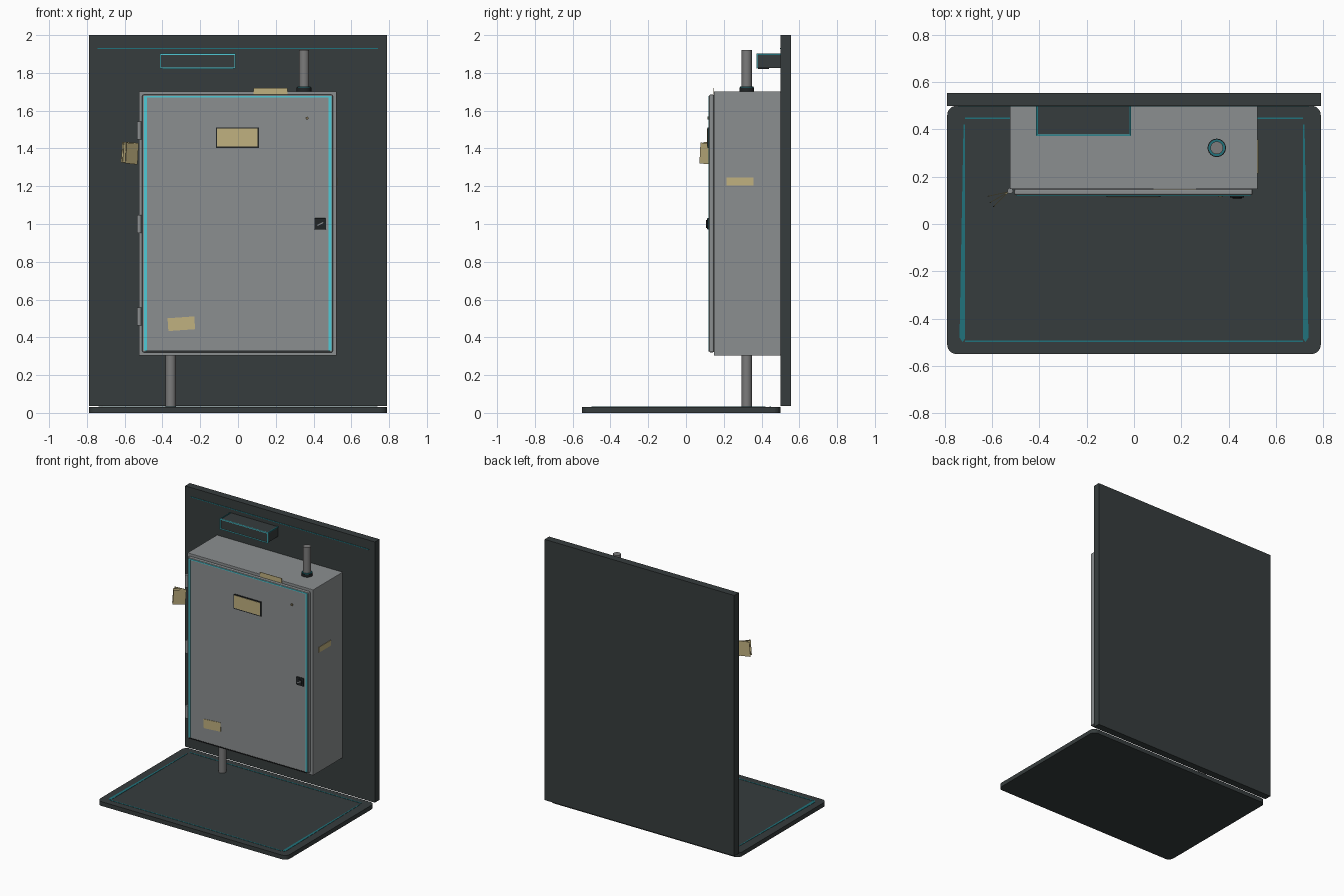
import bpy
import bmesh
from math import radians, cos, sin
from mathutils import Matrix, Vector

cube = bpy.data.objects.get("Cube")
if cube:
    bpy.data.objects.remove(cube, do_unlink=True)


def material(name, colour):
    m = bpy.data.materials.new(name)
    m.use_nodes = True
    m.diffuse_color = (*colour, 1)
    m.node_tree.nodes["Principled BSDF"].inputs["Base Color"].default_value = (*colour, 1)
    return m


DARK = material("dark slate", (.037, .046, .047))
BLACK = material("near black", (.015, .018, .019))
GREY = material("cabinet grey", (.26, .275, .28))
PIPE = material("conduit grey", (.2, .2, .2))
TAN = material("aged paper", (.53, .44, .215))
CYAN = material("bright cyan", (.08, .6, .68))
TEAL = material("deep teal", (.015, .17, .2))
BRASS = material("dull brass", (.2, .16, .09))


def finish(name, bm, mat, bevel=0, segments=2):
    bmesh.ops.recalc_face_normals(bm, faces=bm.faces[:])
    mesh = bpy.data.meshes.new(name)
    bm.to_mesh(mesh)
    bm.free()
    mesh.materials.append(mat)
    ob = bpy.data.objects.new(name, mesh)
    bpy.context.collection.objects.link(ob)
    if bevel:
        mod = ob.modifiers.new("bevel", "BEVEL")
        mod.width, mod.segments = bevel, segments
    return ob


def box(name, x, y, z, mat, bevel=0, tilt=None):
    """Box from (min, max) pairs, optionally rotated about its centre."""
    bm = bmesh.new()
    bmesh.ops.create_cube(bm, size=1)
    size = [b - a for a, b in (x, y, z)]
    centre = Vector([(a + b) / 2 for a, b in (x, y, z)])
    m = Matrix.Translation(centre) @ (tilt or Matrix()) @ Matrix.Diagonal((*size, 1))
    bm.transform(m)
    return finish(name, bm, mat, bevel)


def rod(name, centre, radius, length, mat, axis="Z", sides=24):
    bm = bmesh.new()
    bmesh.ops.create_cone(bm, cap_ends=True, segments=sides, radius1=radius,
                          radius2=radius, depth=length)
    turn = Matrix.Rotation(radians(90), 4, "X") if axis == "Y" else Matrix()
    bm.transform(Matrix.Translation(centre) @ turn)
    ob = finish(name, bm, mat)
    bpy.ops.object.select_all(action="DESELECT")
    ob.select_set(True)
    bpy.context.view_layer.objects.active = ob
    bpy.ops.object.shade_smooth_by_angle(angle=radians(40))
    return ob


def slab(name, outline, z0, z1, mat):
    """Flat outline in x, y raised from z0 to z1."""
    bm = bmesh.new()
    face = bm.faces.new([bm.verts.new((px, py, z0)) for px, py in outline])
    top = bmesh.ops.extrude_face_region(bm, geom=[face])["geom"]
    bmesh.ops.translate(bm, vec=(0, 0, z1 - z0),
                        verts=[v for v in top if isinstance(v, bmesh.types.BMVert)])
    return finish(name, bm, mat)


# Floor plate with rounded corners, and the wall behind it
r = .04
corners = [(.79 - r, .5 - r, 0), (-.79 + r, .5 - r, 90),
           (-.79 + r, -.55 + r, 180), (.79 - r, -.55 + r, 270)]
outline = [(cx + r * cos(radians(a + s * 15)), cy + r * sin(radians(a + s * 15)))
           for cx, cy, a in corners for s in range(7)]
slab("floor_plate", outline, 0, .032, DARK)
box("wall_panel", (-.79, .79), (.5, .555), (.036, 2), DARK)

# Painted guide lines on floor and wall
for side, label in ((1, "left"), (-1, "right")):
    strip = [(.721, .42), (.715, .42), (.715, -.485), (.725, -.5), (.738, -.48)]
    slab("floor_line_" + label, [(side * px, py) for px, py in strip], .031, .034, TEAL)
for name, y in (("front", -.496), ("back", .447)):
    box("floor_line_" + name, (-.715, .715), (y - .004, y + .004), (.031, .034), TEAL)
box("wall_line", (-.745, .74), (.497, .501), (1.927, 1.933), TEAL)

# Cabinet body and door
box("cabinet_body", (-.525, .523), (.148, .5), (.303, 1.702), GREY, .003)
box("cabinet_door", (-.507, .502), (.122, .149), (.32, 1.685), GREY, .008)
for name, x in (("right", -.49), ("left", .487)):
    box("door_trim_" + name, (x - .007, x + .007), (.118, .123), (.33, 1.678), CYAN)
box("door_trim_top", (-.49, .487), (.118, .123), (1.67, 1.678), CYAN)
box("door_trim_bottom", (-.49, .487), (.119, .123), (.324, .329), BLACK)

# Hinges on the door's right edge
for i, z in enumerate((.51, 1.0, 1.495)):
    rod(f"hinge_{i + 1}", (-.524, .14, z), .012, .095, GREY, sides=16)

# Nameplate, stickers and loose tags
box("nameplate_frame", (-.116, .112), (.115, .123), (1.402, 1.512), BLACK)
box("nameplate_card", (-.112, .104), (.112, .116), (1.41, 1.506), TAN)
box("door_sticker", (-.371, -.229), (.119, .123), (.438, .506), TAN,
    tilt=Matrix.Rotation(radians(-4), 4, "Y"))
box("side_sticker", (.522, .526), (.214, .357), (1.204, 1.245), TAN)
box("top_sticker", (.083, .262), (.145, .148), (1.68, 1.72), TAN)
for i, (angle, length, drop) in enumerate(((12, .088, 0), (30, .09, 0), (44, .088, .004))):
    a = radians(angle)
    cx, cy = -.53 - cos(a) * length / 2, .136 - sin(a) * length / 2
    box(f"hanging_tag_{i + 1}", (cx - length / 2, cx + length / 2), (cy - .0015, cy + .0015),
        (1.322 - drop, 1.432 - drop), TAN,
        tilt=Matrix.Rotation(a, 4, "Z") @ Matrix.Rotation(radians(4), 4, "Y"))

# Door lock and small stud
box("lock_plate", (.405, .466), (.112, .123), (.97, 1.031), BLACK, .004)
rod("lock_barrel", (.436, .111, 1.0), .02, .008, BLACK, "Y")
box("lock_slot", (.419, .453), (.105, .109), (.997, 1.003), GREY,
    tilt=Matrix.Rotation(radians(-27), 4, "Y"))
rod("door_stud", (.366, .119, 1.56), .008, .01, BRASS, "Y", 12)

# Conduits with the upper collar
rod("upper_conduit", (.35, .322, 1.81), .027, .22, PIPE)
rod("collar", (.35, .322, 1.711), .039, .022, BLACK)
rod("collar_ring", (.35, .322, 1.722), .035, .01, TEAL)
rod("lower_conduit", (-.356, .322, .168), .027, .276, PIPE)

# Wall lamp box with glowing edges
X, Y, Z = (-.41, -.016), (.376, .5), (1.826, 1.899)
box("lamp_box", X, Y, Z, DARK)
box("lamp_lip", (-.4, -.026), (.38, .44), (1.82, 1.828), BLACK)
e = .0035
for i, x in enumerate(X):
    box(f"lamp_edge_upright_{i}", (x - e, x + e), (Y[0] - e, Y[0] + e), Z, CYAN)
    box(f"lamp_edge_side_{i}", (x - e, x + e), Y, (Z[1] - e, Z[1] + e), TEAL)
for i, z in enumerate(Z):
    box(f"lamp_edge_front_{i}", (X[0] - e, X[1] + e), (Y[0] - e, Y[0] + e), (z - e, z + e), CYAN)
